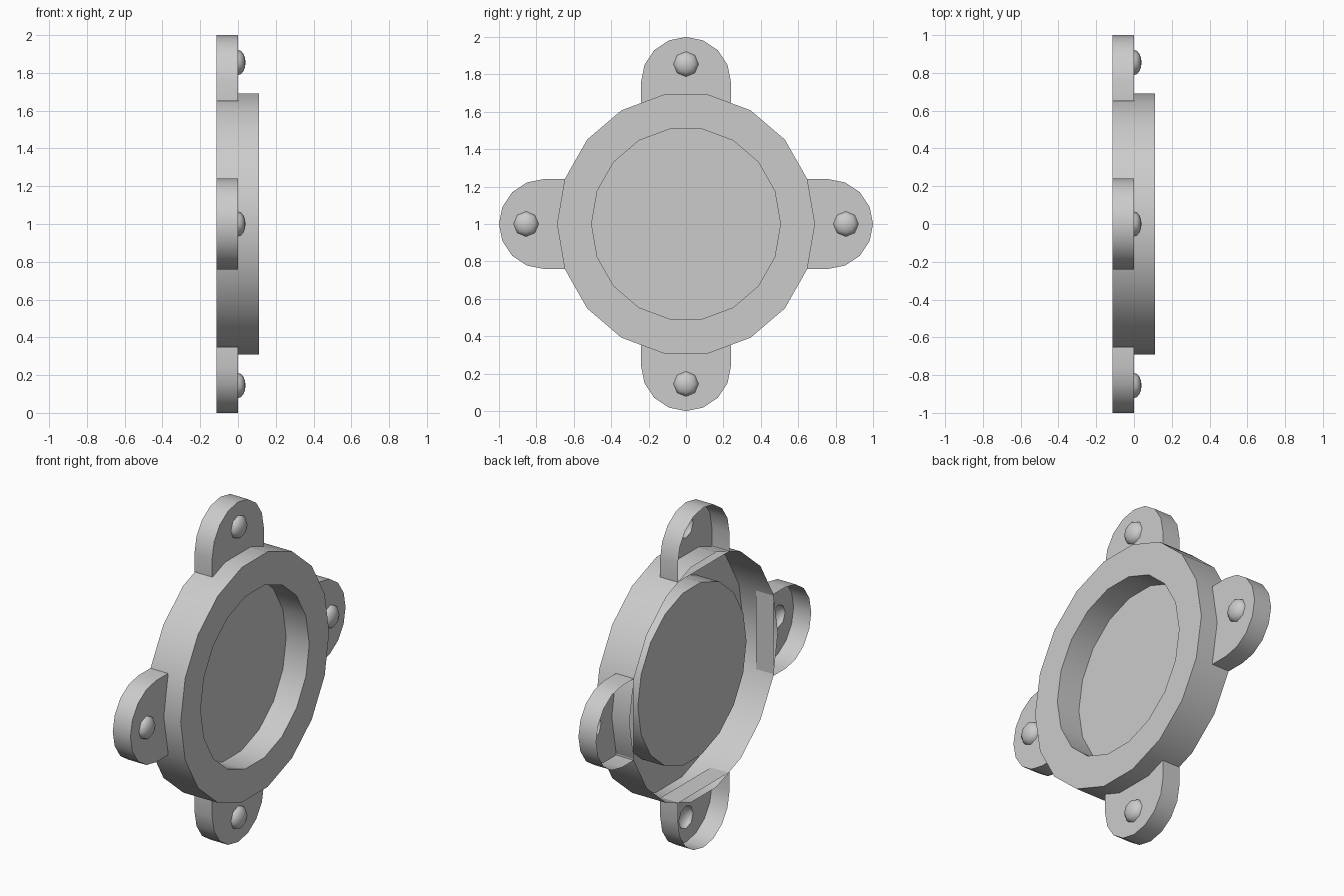
import bpy, bmesh
from math import sin, cos, pi, radians
from mathutils import Matrix

if "Cube" in bpy.data.objects:
    bpy.data.objects.remove(bpy.data.objects["Cube"], do_unlink=True)

grey = bpy.data.materials.new("light_grey")
grey.use_nodes = True
grey.diffuse_color = (0.6, 0.6, 0.6, 1)
grey.node_tree.nodes["Principled BSDF"].inputs["Base Color"].default_value = (0.6, 0.6, 0.6, 1)

BACK, PLATE, FRONT, FLOOR = -0.115, 0.0, 0.11, -0.04
STUD_Z, STUD_R = 0.855, 0.067


def add_loop(bm, x, points):
    return [bm.verts.new((x, y, z)) for y, z in points]


def bridge(bm, a, b):
    for i in range(len(a)):
        j = (i + 1) % len(a)
        bm.faces.new((a[i], a[j], b[j], b[i]))


def oval(n, ry, rz, centre_z=0):
    return [(ry * cos(2 * pi * i / n), centre_z + rz * sin(2 * pi * i / n)) for i in range(n)]


def finish(name, bm, turn=0, angle=30):
    mesh = bpy.data.meshes.new(name)
    bm.transform(Matrix.Translation((0, 0, 1)) @ Matrix.Rotation(turn, 4, 'X'))
    bm.to_mesh(mesh)
    bm.free()
    mesh.materials.append(grey)
    obj = bpy.data.objects.new(name, mesh)
    bpy.context.collection.objects.link(obj)
    bpy.ops.object.select_all(action='DESELECT')
    obj.select_set(True)
    bpy.context.view_layer.objects.active = obj
    bpy.ops.object.shade_smooth_by_angle(angle=radians(angle))


# Round body: open-backed shell with a recessed floor
bm = bmesh.new()
outer, inner = oval(18, 0.69, 0.702), oval(18, 0.505, 0.515)
loops = [add_loop(bm, x, pts) for x, pts in
         ((BACK, outer), (FRONT, outer), (FRONT, inner), (FLOOR, inner))]
for a, b in zip(loops, loops[1:]):
    bridge(bm, a, b)
bm.faces.new(loops[-1])
finish("round_body", bm)

# Lug outline: straight base with a semicircular end
outline = [(0.24, 0.65)]
outline += [(0.24 * cos(pi * i / 8), 0.76 + 0.24 * sin(pi * i / 8)) for i in range(9)]
outline += [(-0.24, 0.65)]

for k, side in enumerate(("top", "front", "bottom", "back")):
    turn = k * pi / 2

    # Hollow lug: side wall and face plate with a hole under the stud
    bm = bmesh.new()
    rear, face = add_loop(bm, BACK, outline), add_loop(bm, PLATE, outline)
    bridge(bm, rear, face)
    hole = add_loop(bm, PLATE, oval(8, STUD_R, STUD_R, STUD_Z))
    edges = [bm.edges.get((face[i - 1], face[i])) for i in range(len(face))]
    edges += [bm.edges.new((hole[i - 1], hole[i])) for i in range(len(hole))]
    bmesh.ops.triangle_fill(bm, edges=edges, use_beauty=True, normal=(1, 0, 0))
    bm.normal_update()
    for f in bm.faces:
        if abs(f.normal.x) > 0.9 and f.normal.x < 0:
            f.normal_flip()
    finish(side + "_lug", bm, turn)

    # Domed stud
    bm = bmesh.new()
    rings = []
    for step in range(4):
        t = step * pi / 8
        r = STUD_R * cos(t)
        rings.append(add_loop(bm, 0.04 * sin(t), oval(8, r, r, STUD_Z)))
    for a, b in zip(rings, rings[1:]):
        bridge(bm, a, b)
    tip = bm.verts.new((0.04, 0, STUD_Z))
    for i in range(8):
        bm.faces.new((rings[-1][i - 1], rings[-1][i], tip))
    finish(side + "_stud", bm, turn, 60)
